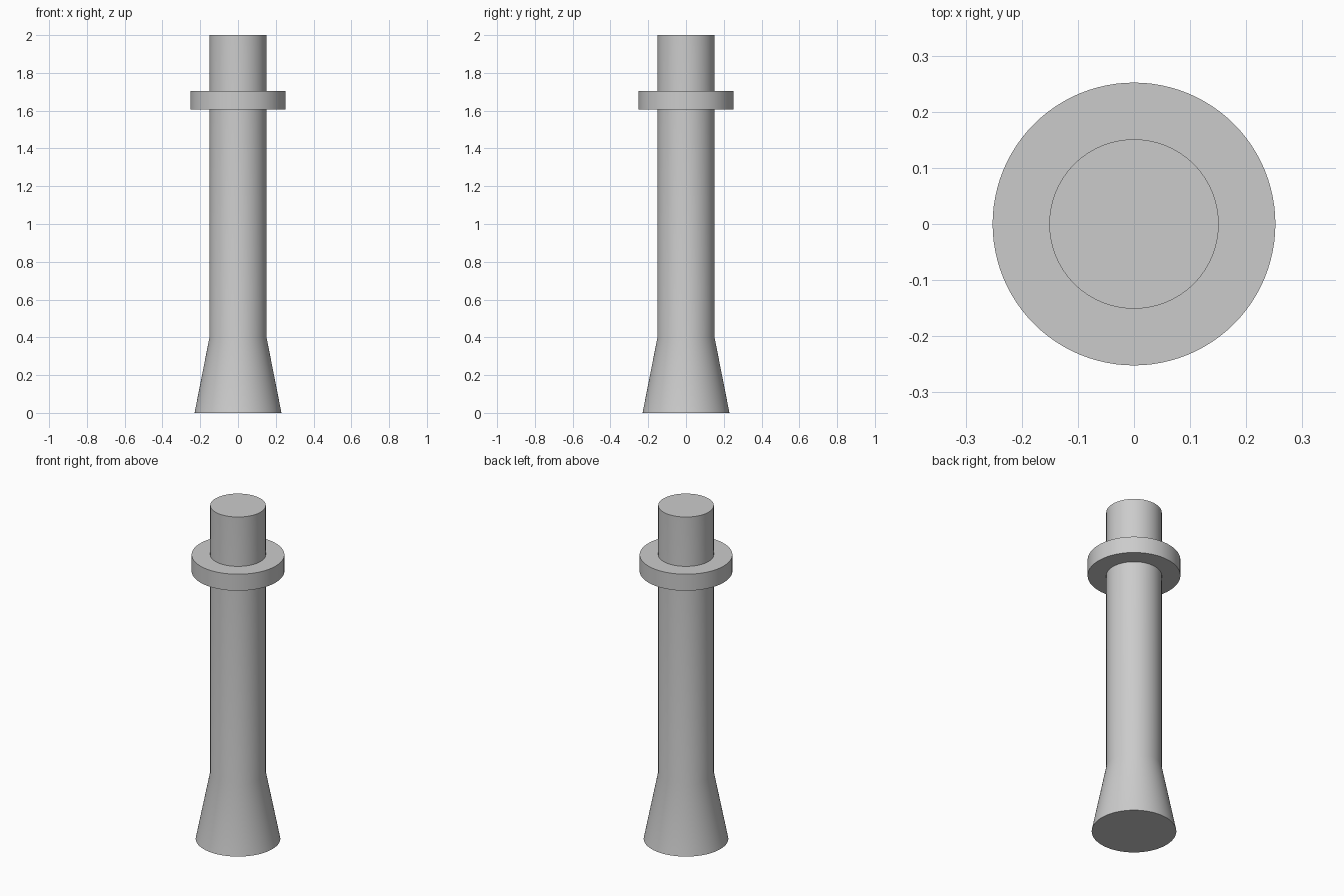
import bpy
import math

if "Cube" in bpy.data.objects:
    bpy.data.objects.remove(bpy.data.objects["Cube"], do_unlink=True)

SIDES = 96

grey = bpy.data.materials.new("light grey")
grey.use_nodes = True
colour = (0.6, 0.6, 0.6, 1)
grey.diffuse_color = colour
grey.node_tree.nodes["Principled BSDF"].inputs["Base Color"].default_value = colour


def turned(name, profile):
    """Solid of revolution from (radius, height) pairs, capped at both ends."""
    verts = [(r * math.cos(2 * math.pi * i / SIDES),
              r * math.sin(2 * math.pi * i / SIDES), z)
             for r, z in profile for i in range(SIDES)]
    faces = [tuple(reversed(range(SIDES))),
             tuple(range(len(verts) - SIDES, len(verts)))]
    for ring in range(len(profile) - 1):
        a = ring * SIDES
        for i in range(SIDES):
            j = (i + 1) % SIDES
            faces.append((a + i, a + j, a + SIDES + j, a + SIDES + i))
    mesh = bpy.data.meshes.new(name)
    mesh.from_pydata(verts, [], faces)
    mesh.materials.append(grey)
    obj = bpy.data.objects.new(name, mesh)
    bpy.context.collection.objects.link(obj)
    bpy.ops.object.select_all(action="DESELECT")
    obj.select_set(True)
    bpy.context.view_layer.objects.active = obj
    bpy.ops.object.shade_smooth_by_angle(angle=math.radians(30))
    return obj


# Straight shaft with a flared foot
turned("flared_shaft", [(0.23, 0), (0.151, 0.4), (0.151, 2)])

# Flat collar near the top
turned("collar", [(0.252, 1.605), (0.252, 1.704)])
